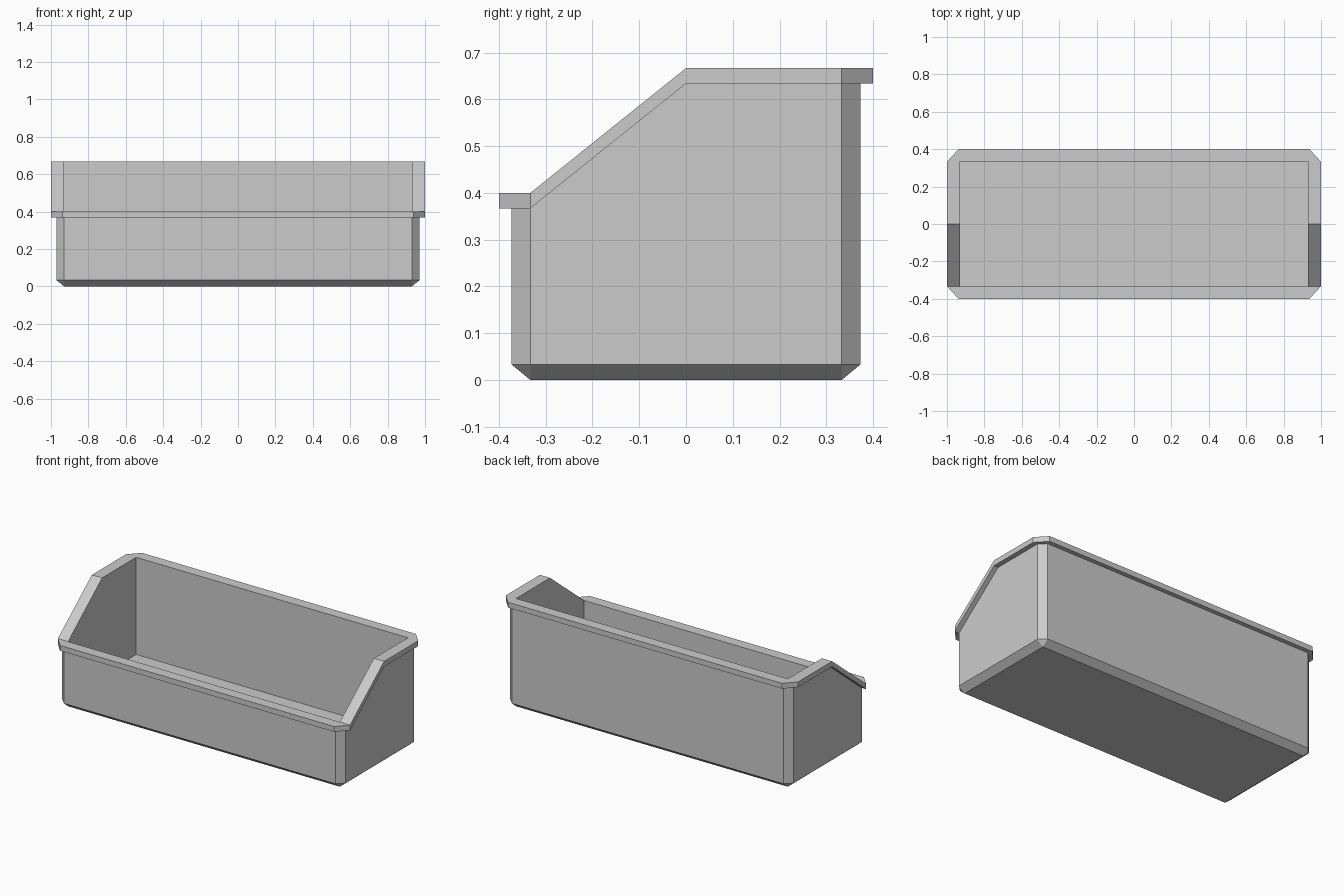
import bpy
import bmesh

cube = bpy.data.objects.get("Cube")
if cube:
    bpy.data.objects.remove(cube, do_unlink=True)

grey = bpy.data.materials.new("light_grey_plastic")
colour = (0.6, 0.6, 0.6, 1)
grey.diffuse_color = colour
grey.use_nodes = True
grey.node_tree.nodes["Principled BSDF"].inputs["Base Color"].default_value = colour

CORNER_X, CORNER_Y = 0.93, 0.333   # where the corner cuts begin
FRONT_Z, BACK_Z = 0.4, 0.667       # low front lip and high back
LIP = 0.033


def top_height(y):
    """Height of the sloping rim at depth y."""
    t = min(max((y + CORNER_Y) / CORNER_Y, 0), 1)
    return FRONT_Z + t * (BACK_Z - FRONT_Z)


def ring(hx, hy, height, cut_x=CORNER_X):
    """Rectangle with cut corners and a point at mid depth on each side."""
    right = [(cut_x, -hy), (hx, -CORNER_Y), (hx, 0), (hx, CORNER_Y), (cut_x, hy)]
    left = [(-x, y) for x, y in reversed(right)]
    return [(x, y, height(y)) for x, y in right + left]


def loft(name, rings, cap_first=False, cap_last=False):
    """Skin a series of rings, then merge flat neighbouring faces."""
    bm = bmesh.new()
    loops = [[bm.verts.new(p) for p in r] for r in rings]
    for a, b in zip(loops, loops[1:]):
        for i in range(len(a)):
            j = (i + 1) % len(a)
            bm.faces.new((a[i], a[j], b[j], b[i]))
    if cap_first:
        bm.faces.new(loops[0][::-1])
    if cap_last:
        bm.faces.new(loops[-1])
    bmesh.ops.remove_doubles(bm, verts=bm.verts[:], dist=0.0005)
    bmesh.ops.dissolve_limit(bm, angle_limit=0.01,
                             verts=bm.verts[:], edges=bm.edges[:])
    mesh = bpy.data.meshes.new(name)
    bm.to_mesh(mesh)
    bm.free()
    mesh.materials.append(grey)
    obj = bpy.data.objects.new(name, mesh)
    bpy.context.collection.objects.link(obj)
    return obj


def under_lip(y):
    return top_height(y) - LIP


base = ring(CORNER_X, CORNER_Y, lambda y: 0)
base_bevel = ring(0.97, 0.373, lambda y: LIP)
wall_top = ring(0.97, 0.373, under_lip)
lip_bottom = ring(1.0, 0.4, under_lip, 0.938)
lip_top = ring(1.0, 0.4, top_height, 0.938)
mouth = ring(CORNER_X, CORNER_Y, top_height)
floor = ring(CORNER_X, CORNER_Y, lambda y: 2 * LIP)

# Outer walls with bevelled base, overhanging rim, and inner walls with floor
loft("bin_outer_walls", [base, base_bevel, wall_top], cap_first=True)
loft("bin_rim", [wall_top, lip_bottom, lip_top, mouth])
loft("bin_inner_walls", [mouth, floor], cap_last=True)
